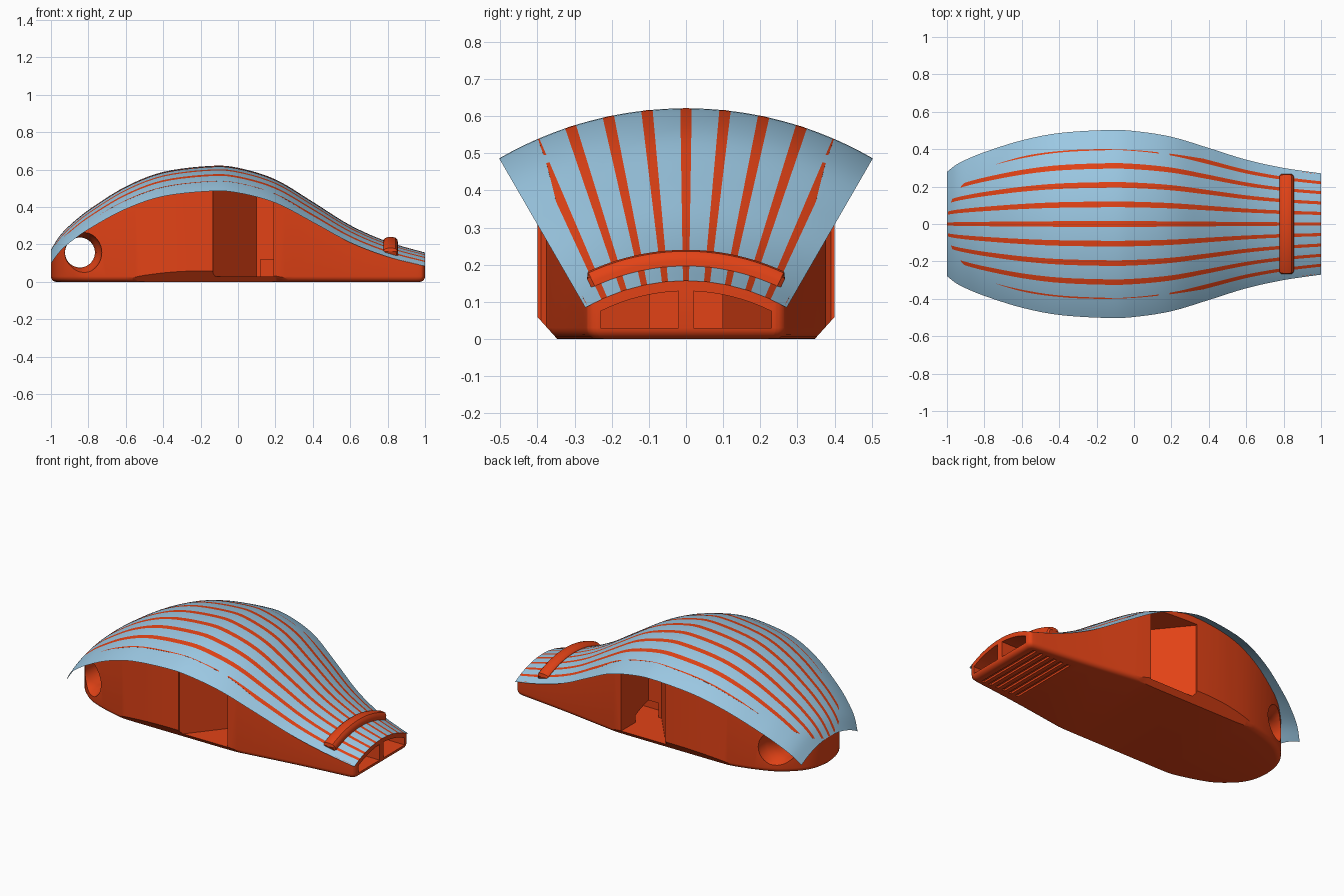
import bpy, bmesh, math

if "Cube" in bpy.data.objects:
    bpy.data.objects.remove(bpy.data.objects["Cube"])

AXIS_Z = -0.385   # the top surface is a 60 degree slice of a lathe around this axis


def smooth_curve(pts, n):
    """Catmull-Rom curve through the points, n steps per span."""
    p = [pts[0]] + pts + [pts[-1]]
    out = []
    for i in range(1, len(p) - 2):
        for k in range(n):
            t = k / n
            out.append(tuple(0.5 * (2 * b + (c - a) * t + (2 * a - 5 * b + 4 * c - d) * t * t
                                    + (3 * b - a - 3 * c + d) * t ** 3)
                             for a, b, c, d in zip(p[i - 1], p[i], p[i + 1], p[i + 2])))
    return out + [pts[-1]]


def material(name, color):
    m = bpy.data.materials.new(name)
    m.diffuse_color = color
    m.use_nodes = True
    m.node_tree.nodes["Principled BSDF"].inputs["Base Color"].default_value = m.diffuse_color
    return m


def grid_object(name, rings, mat=None, closed=True, caps=True):
    """Skin a list of equal-length rings."""
    bm = bmesh.new()
    vs = [[bm.verts.new(c) for c in r] for r in rings]
    n = len(rings[0])
    for a, b in zip(vs, vs[1:]):
        for i in range(n if closed else n - 1):
            j = (i + 1) % n
            bm.faces.new((a[i], a[j], b[j], b[i]))
    if caps:
        bm.faces.new(vs[0])
        bm.faces.new(vs[-1])
    bmesh.ops.recalc_face_normals(bm, faces=bm.faces)
    me = bpy.data.meshes.new(name)
    bm.to_mesh(me)
    bm.free()
    ob = bpy.data.objects.new(name, me)
    bpy.context.collection.objects.link(ob)
    if mat:
        me.materials.append(mat)
    return ob


def activate(ob):
    bpy.ops.object.select_all(action='DESELECT')
    ob.select_set(True)
    bpy.context.view_layer.objects.active = ob


def boolean(ob, cutter, op='DIFFERENCE'):
    cutter.hide_render = True
    activate(ob)
    m = ob.modifiers.new("cut", 'BOOLEAN')
    m.operation, m.solver, m.object = op, 'EXACT', cutter
    bpy.ops.object.modifier_apply(modifier=m.name)
    bpy.data.objects.remove(cutter)


def lathe_point(x, r, deg):
    a = math.radians(deg)
    return (x, r * math.sin(a), AXIS_Z + r * math.cos(a))


def prism_z(name, pts, z0, z1):
    return grid_object(name, [[(x, y, z) for x, y in pts] for z in (z0, z1)])


orange = material("orange_plastic", (0.76, 0.055, 0.008, 1))
blue = material("light_blue", (0.33, 0.58, 0.77, 1))

# Centre line of the domed top
profile = smooth_curve([(-1, .172), (-.95, .25), (-.88, .32), (-.78, .398), (-.6, .51), (-.4, .588),
                        (-.15, .62), (0, .61), (.2, .548), (.4, .428), (.6, .303),
                        (.8, .215), (1, .157)], 5)

# Top skin: thin sheet wider than the body
skin = grid_object("top_skin", [[lathe_point(x, (z - AXIS_Z) * 0.9994, -30 + 1.5 * i)
                                 for i in range(41)] for x, z in profile],
                   blue, closed=False, caps=False)

# Body: rounded plan, rounded bottom edge
half = smooth_curve([(-1, 0), (-.99, .08), (-.96, .155), (-.9, .225), (-.8, .295), (-.6, .36),
                     (-.4, .39), (-.2, .4), (0, .395), (.2, .375), (.4, .345), (.6, .315),
                     (.8, .289), (.96, .27), (.99, .26), (1, .24)], 4)
outline = half + [(x, -y) for x, y in reversed(half[1:])]
rings = []
for k in range(6):
    a = math.radians(18 * k)
    d = 0.03 * (1 - math.sin(a))
    rings.append([(x * (1 - d), y * (1 - d / .33), .03 * (1 - math.cos(a))) for x, y in outline])
rings.append([(x, y, 0.9) for x, y in outline])
body = grid_object("body", rings, orange)

# Trim the body to the domed top
ext = [(-1.05, .11)] + profile + [(1.05, .143)]
dome = grid_object("dome_cutter", [[(x, 0, AXIS_Z)] + [lathe_point(x, z - AXIS_Z, 6 * i)
                                   for i in range(-7, 8)] for x, z in ext])
boolean(body, dome, 'INTERSECT')

for s in (1, -1):
    # Side windows with a slanted inner wall
    boolean(body, prism_z("window_cutter", [(x, s * y) for x, y in
            [(-.135, .39), (.1, .1), (.19, .1), (.19, .6), (-.135, .6)]], .03, .495))
    # Mouth channels with an arched roof
    ys = [.02 + .21 * i / 8 for i in range(9)]
    sect = [(.02, .03)] + [(y, AXIS_Z + math.sqrt(.514 ** 2 - y * y)) for y in ys] + [(.23, .03)]
    boolean(body, grid_object("channel_cutter",
            [[(x, s * y, z) for y, z in sect] for x in (.12, 1.1)]))

# Cord hole with flared rims
hole = []
for y, r in [(-.5, .13), (-.3, .115), (-.26, .1), (-.23, .087), (-.19, .08),
             (.19, .08), (.23, .087), (.26, .1), (.3, .115), (.5, .13)]:
    hole.append([(-.845 + r * math.cos(math.tau * i / 40), y, .157 + r * math.sin(math.tau * i / 40))
                 for i in range(40)])
boolean(body, grid_object("cord_hole_cutter", hole))

# Grip grooves under the mouthpiece
for i in range(6):
    x = .67 + .05 * i
    boolean(body, prism_z("groove_cutter", [(x, -.23), (x + .022, -.23), (x + .022, .23), (x, .23)],
                          -.05, .012))

# Raised bite ridge across the mouthpiece
section = [(.775, .56), (.775, .6), (.78, .613), (.79, .621), (.805, .625), (.825, .625),
           (.842, .621), (.852, .61), (.856, .595), (.856, .55)]
ridge_rings = [[lathe_point(x, r, a) for x, r in section] for a in range(-25, 26, 2)]
for sgn, at in ((-1, 0), (1, len(ridge_rings) + 1)):   # softened ends
    ridge_rings.insert(at, [lathe_point(.816 + (x - .816) * .8, min(r, .608), sgn * 26)
                            for x, r in section])
ridge = grid_object("bite_ridge", ridge_rings, orange)

for ob in (body, ridge, skin):
    activate(ob)
    bpy.ops.object.shade_smooth_by_angle(angle=math.radians(30))
